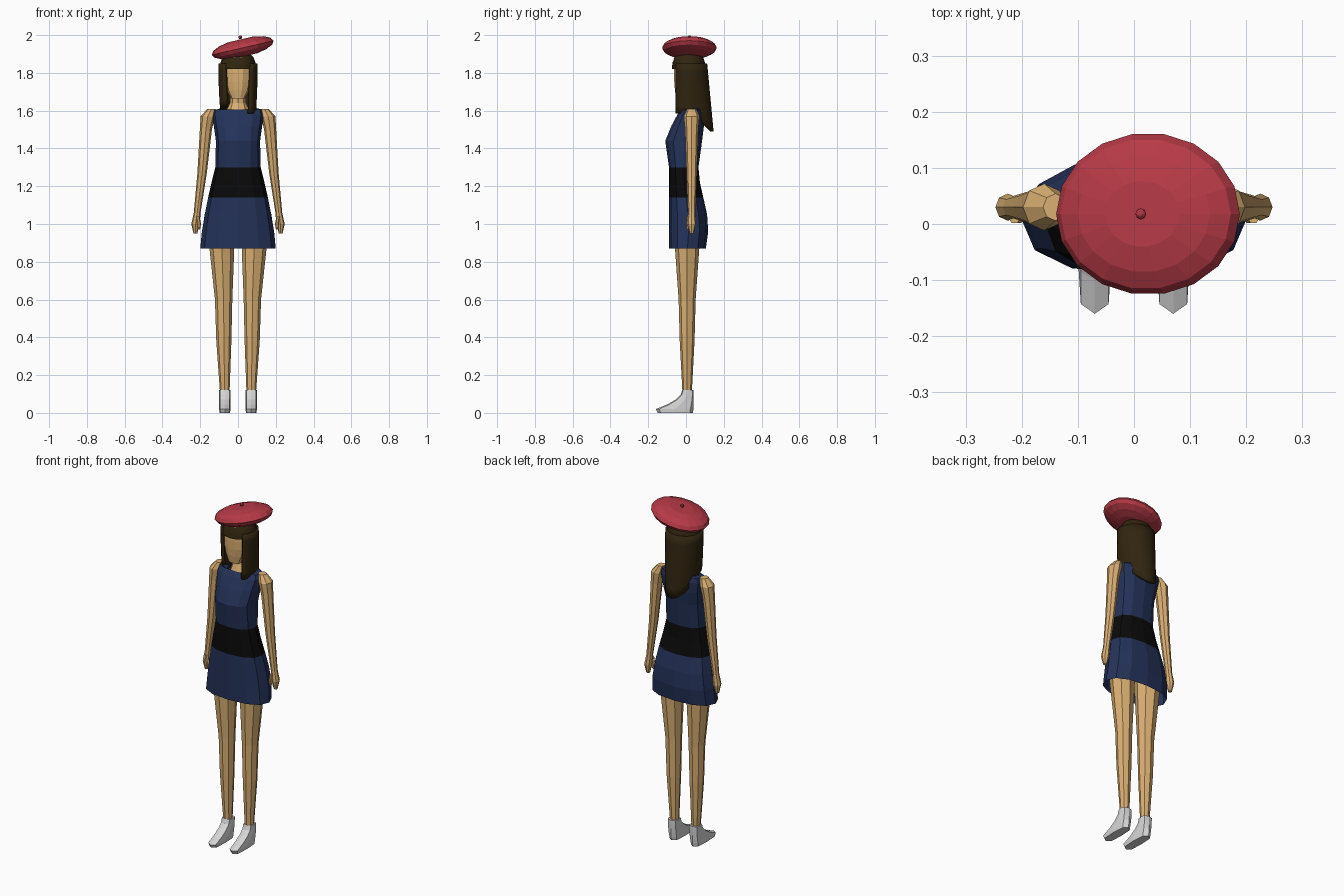
import bpy
import bmesh
from math import sin, cos, pi, tau, sqrt, radians, copysign
from mathutils import Matrix

cube = bpy.data.objects.get("Cube")
if cube:
    bpy.data.objects.remove(cube)


def material(name, *rgb):
    mat = bpy.data.materials.new(name)
    mat.use_nodes = True
    mat.diffuse_color = (*rgb, 1)
    shader = mat.node_tree.nodes["Principled BSDF"]
    shader.inputs["Base Color"].default_value = (*rgb, 1)
    shader.inputs["Roughness"].default_value = 0.8
    return mat


skin = material("skin", 0.7, 0.43, 0.17)
navy = material("navy cloth", 0.018, 0.032, 0.1)
black = material("black trim", 0.003, 0.003, 0.003)
brown = material("dark brown hair", 0.03, 0.018, 0.005)
red = material("red felt", 0.47, 0.042, 0.062)
white = material("white shoe", 0.68, 0.68, 0.68)


def finish(name, bm, mat, smooth=False):
    bmesh.ops.recalc_face_normals(bm, faces=bm.faces)
    mesh = bpy.data.meshes.new(name)
    bm.to_mesh(mesh)
    bm.free()
    mesh.materials.append(mat)
    obj = bpy.data.objects.new(name, mesh)
    bpy.context.collection.objects.link(obj)
    if smooth:
        bpy.ops.object.select_all(action="DESELECT")
        obj.select_set(True)
        bpy.context.view_layer.objects.active = obj
        bpy.ops.object.shade_smooth_by_angle(angle=radians(50))
    return obj


def steps(count):
    return [i / count for i in range(count + 1)]


def ring(height, width, front, back, x=0, rise=0):
    """A cross-section: half width, front and back y, and how much its back lifts."""
    return height, width, front, back, x, rise


def skin_rows(bm, rows, closed):
    """Join neighbouring rows of vertices with quads."""
    for low, high in zip(rows, rows[1:]):
        for i in range(len(low) if closed else len(low) - 1):
            j = (i + 1) % len(low)
            bm.faces.new((low[i], low[j], high[j], high[i]))


def loft(name, mat, rings, sides=8, squareness=1, capped=True, smooth=False):
    bm = bmesh.new()
    rows = []
    for height, width, front, back, x, rise in rings:
        row = []
        for i in range(sides):
            c, s = (copysign(abs(f(tau * i / sides)) ** squareness, f(tau * i / sides))
                    for f in (cos, sin))
            y = (front + back) / 2 + s * (back - front) / 2
            row.append(bm.verts.new((x + width * c, y, height + rise * s)))
        rows.append(row)
    skin_rows(bm, rows, closed=True)
    if capped:
        bm.faces.new(rows[0])
        bm.faces.new(rows[-1])
    return finish(name, bm, mat, smooth)


def limb(name, mat, side, y, depth, path, sides=8):
    """A tapered tube through (height, x, radius) points."""
    rings = [ring(height, radius, y - radius * depth, y + radius * depth, x=side * x)
             for height, x, radius in path]
    return loft(name, mat, rings, sides)


# Dress: flared skirt, belt, fitted bodice and neck trim
def skirt_ring(height):
    t = (height - 0.87) / 0.43
    back = 0.092 + 0.026 * cos(pi * (t - 0.25) / 0.75)
    return ring(height, 0.2 - 0.08 * t ** 1.4, -0.09, back)


def dress_part(name, mat, rings):
    loft(name, mat, rings, sides=12, squareness=0.85, capped=False)


belt_low, belt_high = 1.14, 1.3
neckline = ring(1.61, 0.076, -0.032, 0.082, rise=0.02)
dress_part("skirt", navy, [skirt_ring(0.87 + t * (belt_low - 0.87)) for t in steps(3)])
dress_part("belt", black, [skirt_ring(belt_low + t * (belt_high - belt_low)) for t in steps(2)])
dress_part("bodice", navy, [
    skirt_ring(belt_high),
    ring(1.44, 0.117, -0.11, 0.085),
    ring(1.52, 0.128, -0.077, 0.095),
    ring(1.58, 0.138, -0.045, 0.092),
    ring(1.605, 0.13, -0.025, 0.085),
    neckline])
dress_part("neck_trim", black, [neckline, ring(1.61, 0.062, -0.03, 0.074, rise=0.02)])

# Neck and head
loft("neck", skin, [
    ring(1.575, 0.07, -0.028, 0.08, rise=0.01),
    ring(1.61, 0.058, -0.026, 0.07, rise=0.02),
    ring(1.64, 0.042, -0.008, 0.065),
    ring(1.72, 0.04, -0.005, 0.065)])


def head_ring(t):
    width = 0.075 * sqrt(sin(pi * (0.08 + 0.7 * t)))
    return ring(1.665 + 0.22 * t, width, -0.04 - 0.35 * width, 0.09 * sqrt(t))


loft("head", skin, [head_ring(t) for t in steps(5)], sides=10, squareness=0.9)


# Arms, legs and shoes
def shoe_rings(x):
    sole = ring(0, 0.028, -0.15, 0.036, x)
    upper = [ring(0.02 + 0.1 * t, 0.03, -0.02 - 0.14 * (1 - t) ** 2, 0.04, x)
             for t in steps(4)]
    return [sole] + upper


for label, side in (("left", 1), ("right", -1)):
    limb(label + "_arm", skin, side, y=0.03, depth=1.1, path=[
        (0.95, 0.226, 0.01), (1, 0.225, 0.022), (1.06, 0.216, 0.018), (1.27, 0.19, 0.025),
        (1.5, 0.17, 0.032), (1.57, 0.16, 0.038), (1.61, 0.14, 0.022)])
    limb(label + "_thumb", skin, side, y=0.01, depth=1, sides=6, path=[
        (0.97, 0.207, 0.006), (1, 0.206, 0.01), (1.04, 0.213, 0.01)])
    limb(label + "_leg", skin, side, y=0.006, depth=0.98, path=[
        (0.1, 0.07, 0.025), (0.38, 0.075, 0.04), (0.6, 0.076, 0.046), (1, 0.09, 0.075)])
    loft(label + "_shoe", white, shoe_rings(side * 0.07), squareness=0.55)


# Hair crown, ending in a fringe over the forehead
def crown_ring(t):
    size = cos(t * radians(75)) ** 0.7
    return ring(1.82 + 0.1 * sin(t * radians(75)), 0.097 * size,
                0.015 - 0.09 * size, 0.015 + 0.09 * size)


loft("hair_crown", brown, [crown_ring(t) for t in steps(4)], sides=16, smooth=True)

# Long hair: a curtain open around the face, longest at the back
bm = bmesh.new()
curtain_rows = []
for t in steps(7):
    row = []
    for u in steps(20):
        angle = radians(42 + 276 * u)
        back = max(0, -cos(angle))
        tip = 1.585 + 0.05 * max(0, 1 - 3 * u) - 0.095 * back ** 1.5
        x = -sin(angle) * (0.096 - 0.01 * t * t)
        y = 0.015 - cos(angle) * (0.088 + 0.034 * t * back)
        row.append(bm.verts.new((x, y, 1.85 + (tip - 1.85) * t)))
    curtain_rows.append(row)
skin_rows(bm, curtain_rows, closed=False)
curtain = finish("long_hair", bm, brown, smooth=True)
thickness = curtain.modifiers.new("thickness", "SOLIDIFY")
thickness.thickness = 0.018
thickness.offset = 0


# Tilted beret with a small button on top
def beret_ring(angle):
    radius = 0.168 * cos(angle)
    return ring(0.05 * sin(angle), radius, -0.86 * radius, 0.86 * radius)


beret = loft("beret", red, [beret_ring(radians(66) * (2 * t - 1)) for t in steps(6)], sides=18)
bm = bmesh.new()
bmesh.ops.create_uvsphere(bm, u_segments=8, v_segments=6, radius=0.01,
                          matrix=Matrix.Translation((0, 0, 0.057)))
button = finish("beret_button", bm, red)
tilt = Matrix.Translation((0.025, 0.018, 1.933)) @ Matrix.Rotation(radians(-13), 4, "Y")
for part in (beret, button):
    part.data.transform(tilt)
